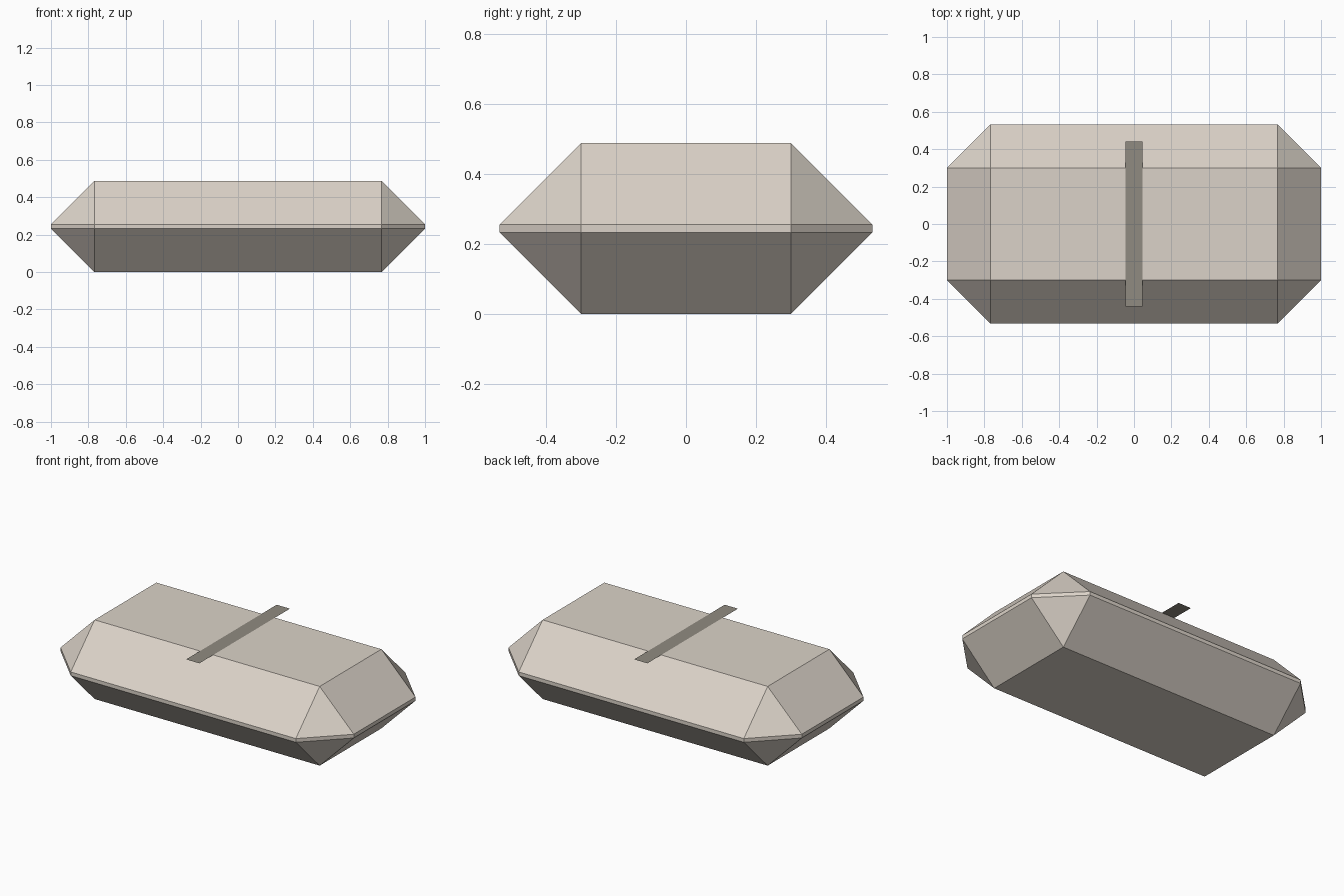
import bpy
import bmesh
from mathutils import Matrix

cube = bpy.data.objects.get("Cube")
if cube:
    bpy.data.objects.remove(cube, do_unlink=True)

HEIGHT = 0.488
CHAMFER = 0.2325


def make_material(name, rgb):
    mat = bpy.data.materials.new(name)
    mat.use_nodes = True
    mat.diffuse_color = (*rgb, 1)
    mat.node_tree.nodes["Principled BSDF"].inputs["Base Color"].default_value = (*rgb, 1)
    return mat


def add_object(name, bm, mat):
    mesh = bpy.data.meshes.new(name)
    bm.to_mesh(mesh)
    bm.free()
    mesh.materials.append(mat)
    obj = bpy.data.objects.new(name, mesh)
    bpy.context.collection.objects.link(obj)
    return obj


light_stone = make_material("light warm grey", (0.71, 0.65, 0.58))
dark_stone = make_material("dark warm grey", (0.28, 0.26, 0.22))

# Faceted body: a slab with every edge chamfered, leaving a thin band at the waist
bm = bmesh.new()
bmesh.ops.create_cube(bm, size=1, matrix=Matrix.Diagonal((2, 1.066, HEIGHT, 1)))
bmesh.ops.translate(bm, verts=bm.verts, vec=(0, 0, HEIGHT / 2))
bmesh.ops.bevel(bm, geom=bm.edges[:], offset=CHAMFER, segments=1,
                affect='EDGES', clamp_overlap=True)
add_object("body", bm, light_stone)

# Flat strip lying across the top and overhanging the front and back
bm = bmesh.new()
bmesh.ops.create_grid(bm, x_segments=1, y_segments=1, size=1,
                      matrix=Matrix.Diagonal((0.045, 0.441, 1, 1)))
strip = add_object("top_strip", bm, dark_stone)
strip.location.z = HEIGHT + 0.003
